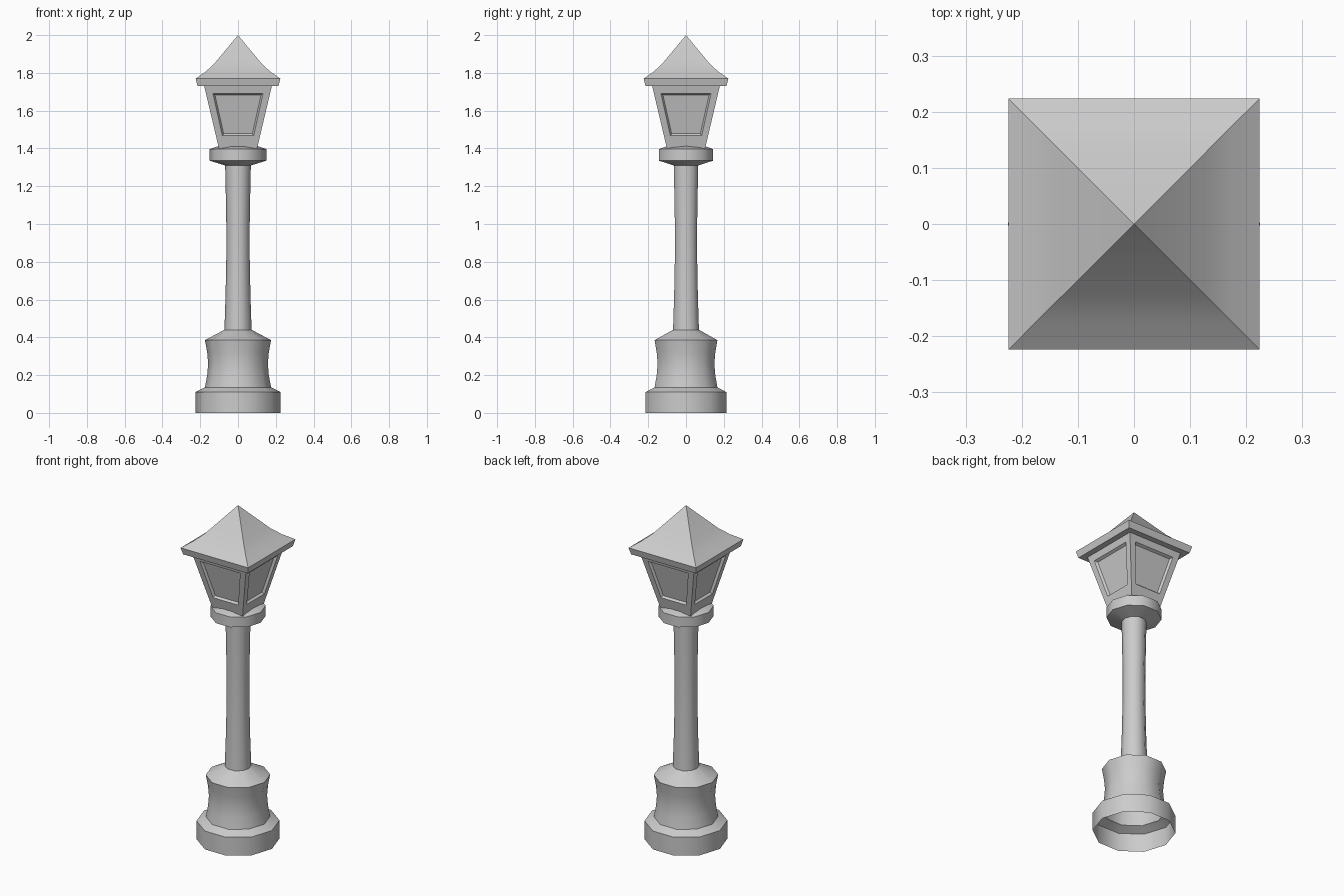
import bpy, bmesh, math

if "Cube" in bpy.data.objects:
    bpy.data.objects.remove(bpy.data.objects["Cube"])


def finish(bm, name, angle=40):
    me = bpy.data.meshes.new(name)
    bmesh.ops.remove_doubles(bm, verts=bm.verts, dist=1e-4)
    bmesh.ops.recalc_face_normals(bm, faces=bm.faces)
    bm.to_mesh(me)
    bm.free()
    ob = bpy.data.objects.new(name, me)
    bpy.context.collection.objects.link(ob)
    bpy.ops.object.select_all(action='DESELECT')
    bpy.context.view_layer.objects.active = ob
    ob.select_set(True)
    bpy.ops.object.shade_smooth_by_angle(angle=math.radians(angle))
    return ob


def lathe(name, profile, sides, phase=0.0, scale=1.0):
    """Sweep a (radius, z) profile around z with a given number of sides."""
    bm = bmesh.new()
    rings = []
    for r, z in profile:
        if r == 0:
            rings.append([bm.verts.new((0, 0, z))] * sides)
            continue
        angles = [phase + math.tau * i / sides for i in range(sides)]
        rings.append([bm.verts.new((r * scale * math.cos(a), r * scale * math.sin(a), z))
                      for a in angles])
    for lo, hi in zip(rings, rings[1:]):
        for i in range(sides):
            j = (i + 1) % sides
            bm.faces.new(list(dict.fromkeys((lo[i], lo[j], hi[j], hi[i]))))
    return finish(bm, name)


# Pedestal, open underneath
lathe("pedestal", [(.225, 0), (.225, .11), (.175, .135), (.163, .20), (.158, .26),
                   (.163, .32), (.175, .385), (.072, .44)], 10)

# Slightly waisted column
lathe("column", [(.072, .44), (.066, .62), (.062, .82), (.062, 1.0),
                 (.065, 1.17), (.068, 1.31)], 10)

# Collar under the lantern
lathe("collar", [(.068, 1.31), (.15, 1.335), (.15, 1.397), (.105, 1.412), (0, 1.412)], 10)

# Square roof with a flared eave
lathe("roof", [(.175, 1.73), (.214, 1.73), (.224, 1.77), (.172, 1.806), (.127, 1.847), (0, 2.0)],
      4, math.pi / 4, math.sqrt(2))


# Tapered lantern with a recessed window on each side
def half_width(z):
    return .101 + (z - 1.40) * .078 / .33


bm = bmesh.new()
# each loop: bottom z, bottom half width, top z, top half width, recess depth
loops = [(1.40, half_width(1.40), 1.73, half_width(1.73), 0),
         (1.468, .083, 1.692, .133, 0),
         (1.478, .076, 1.684, .122, .014)]
for side in range(4):
    c, s = math.cos(side * math.pi / 2), math.sin(side * math.pi / 2)
    rings = []
    for zb, wb, zt, wt, depth in loops:
        ring = []
        for x, z in ((-wb, zb), (wb, zb), (wt, zt), (-wt, zt)):
            y = -half_width(z) + depth
            ring.append(bm.verts.new((x * c - y * s, x * s + y * c, z)))
        rings.append(ring)
    for a, b in zip(rings, rings[1:]):
        for i in range(4):
            j = (i + 1) % 4
            bm.faces.new((a[i], a[j], b[j], b[i]))
    bm.faces.new(rings[-1])
finish(bm, "lantern", 20)
